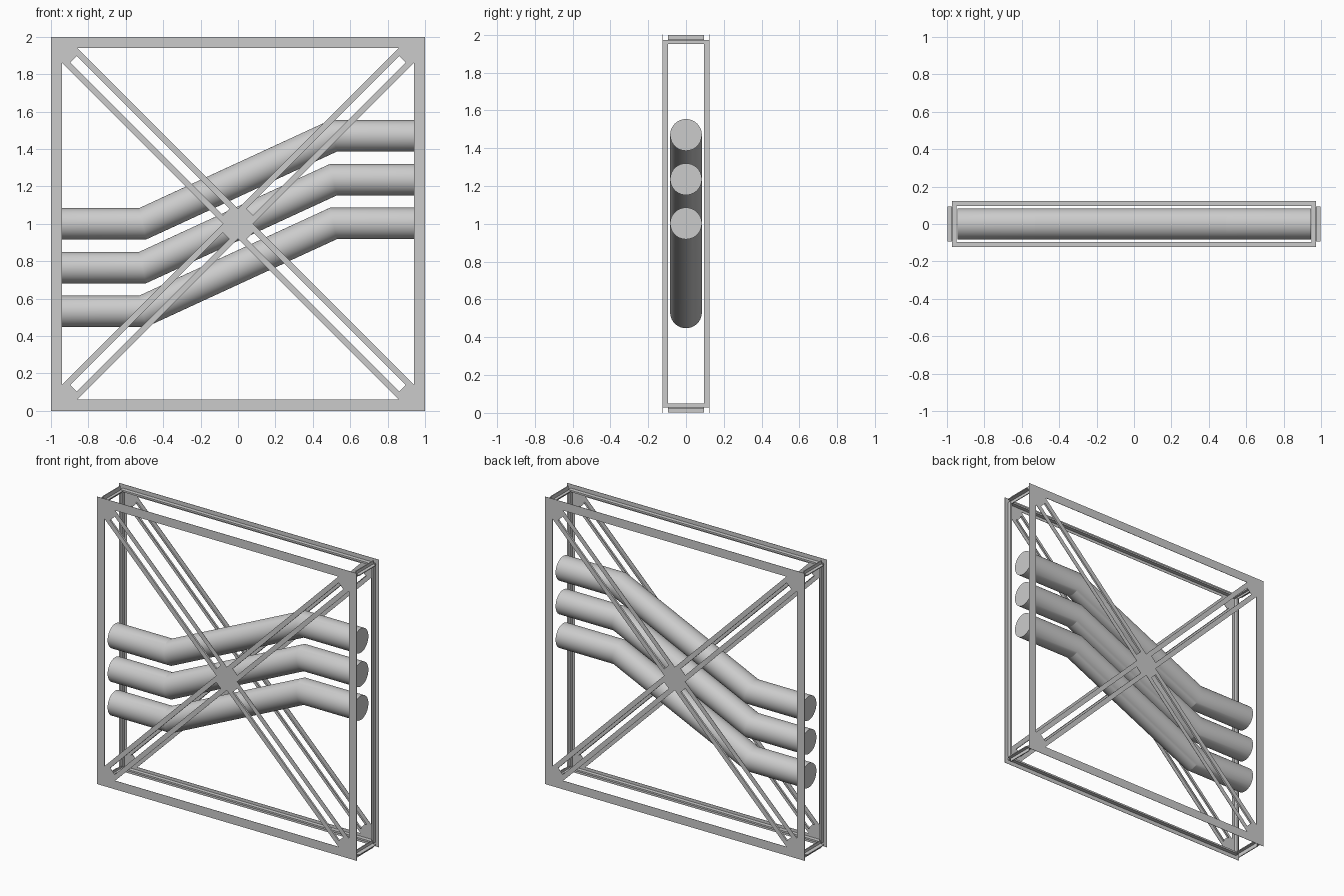
import bpy, bmesh, math
from mathutils import Vector

if "Cube" in bpy.data.objects:
    bpy.data.objects.remove(bpy.data.objects["Cube"])

R2 = math.sqrt(2)
Y_OUT, SHEET = 0.124, 0.002   # outer face of the flat frames and sheet thickness
WEB_IN = 0.095                # inner edge of the chord webs


def prism(bm, pts, y0, y1):
    """Extrude an x-z polygon between two y values."""
    a = [bm.verts.new((x, y0, z)) for x, z in pts]
    b = [bm.verts.new((x, y1, z)) for x, z in pts]
    bm.faces.new(a)
    bm.faces.new(b[::-1])
    n = len(pts)
    for i in range(n):
        j = (i + 1) % n
        bm.faces.new((a[i], b[i], b[j], a[j]))


def rect(x0, x1, z0, z1):
    return [(x0, z0), (x1, z0), (x1, z1), (x0, z1)]


def ring(bm, outer, inner, y0, y1):
    """Square ring centred on z = 1, made of four mitred bars."""
    co = [(-1, -1), (1, -1), (1, 1), (-1, 1)]
    for i in range(4):
        p, q = co[i], co[(i + 1) % 4]
        prism(bm, [(p[0] * outer, 1 + p[1] * outer), (q[0] * outer, 1 + q[1] * outer),
                   (q[0] * inner, 1 + q[1] * inner), (p[0] * inner, 1 + p[1] * inner)], y0, y1)


def finish(bm, name):
    bmesh.ops.recalc_face_normals(bm, faces=bm.faces)
    me = bpy.data.meshes.new(name)
    bm.to_mesh(me)
    bm.free()
    ob = bpy.data.objects.new(name, me)
    bpy.context.collection.objects.link(ob)
    return ob


def along(ang, pts):
    """Rotate (u, v) points about the frame centre."""
    c, s = math.cos(ang), math.sin(ang)
    return [(u * c - v * s, 1 + u * s + v * c) for u, v in pts]


for side, label in ((-1, "front"), (1, "back")):
    out, sheet, web = side * Y_OUT, side * (Y_OUT - SHEET), side * WEB_IN

    # square frame: flat flange with a web behind it
    bm = bmesh.new()
    ring(bm, 1.0, 0.94, out, sheet)
    ring(bm, 0.972, 0.96, sheet, web)
    finish(bm, label + "_frame")

    # crossed double-angle braces with corner and centre gussets
    bm = bmesh.new()
    for k in range(4):
        a = math.radians(45 + 90 * k)
        for v in (-1, 1):
            prism(bm, along(a, rect(0.09, 1.244, v * 0.025, v * 0.057)), out, sheet)
            prism(bm, along(a, rect(0.06, 1.25, v * 0.025, v * 0.029)), sheet, side * 0.111)
        prism(bm, along(a, [(1.244, -0.057), (1.273, -0.057), (0.94 * R2, 0),
                            (1.273, 0.057), (1.244, 0.057)]), out, sheet)
    prism(bm, along(math.radians(45), [(0.09, -0.057), (0.09, 0.057), (0.057, 0.057), (0.057, 0.09),
                                       (-0.057, 0.09), (-0.057, 0.057), (-0.09, 0.057), (-0.09, -0.057),
                                       (-0.057, -0.057), (-0.057, -0.09), (0.057, -0.09), (0.057, -0.057)]),
          out, sheet)
    finish(bm, label + "_braces")

# corner ties: an outer and an inner angle back to back
bm = bmesh.new()
for sx in (-1, 1):
    for sz in (-1, 1):
        def bar(x0, x1, z0, z1, y):
            prism(bm, rect(sx * x0, sx * x1, 1 + sz * z0, 1 + sz * z1), -y, y)
        bar(0.97, 0.998, 0.97, 0.976, 0.094)
        bar(0.97, 0.976, 0.976, 0.998, 0.094)
        bar(0.95, 0.97, 0.964, 0.97, 0.112)
        bar(0.964, 0.97, 0.95, 0.964, 0.112)
finish(bm, "corner_ties")

# three parallel pipes, each with two mitred bends
N, RAD = 40, 0.084
for name, z in (("lower_pipe", 0.532), ("middle_pipe", 0.766), ("upper_pipe", 1.0)):
    path = [Vector((x, 0, h)) for x, h in
            ((-0.945, z), (-0.51, z), (0.51, z + 0.47), (0.945, z + 0.47))]
    bm = bmesh.new()
    rings = []
    for i, p in enumerate(path):
        d0 = (p - path[max(i - 1, 0)]).normalized()
        d1 = (path[min(i + 1, 3)] - p).normalized()
        t = (d0 + d1).normalized()
        up = Vector((-t.z, 0, t.x))
        stretch = 1 / t.dot(d1 if d1.length else d0)
        rings.append([bm.verts.new(p + up * (RAD * stretch * math.cos(2 * math.pi * k / N))
                                   + Vector((0, RAD * math.sin(2 * math.pi * k / N), 0)))
                      for k in range(N)])
    for a, b in zip(rings, rings[1:]):
        for k in range(N):
            j = (k + 1) % N
            bm.faces.new((a[k], a[j], b[j], b[k]))
    bm.faces.new(rings[0])
    bm.faces.new(rings[-1])
    ob = finish(bm, name)
    bpy.ops.object.select_all(action='DESELECT')
    ob.select_set(True)
    bpy.context.view_layer.objects.active = ob
    bpy.ops.object.shade_smooth_by_angle(angle=math.radians(20))
